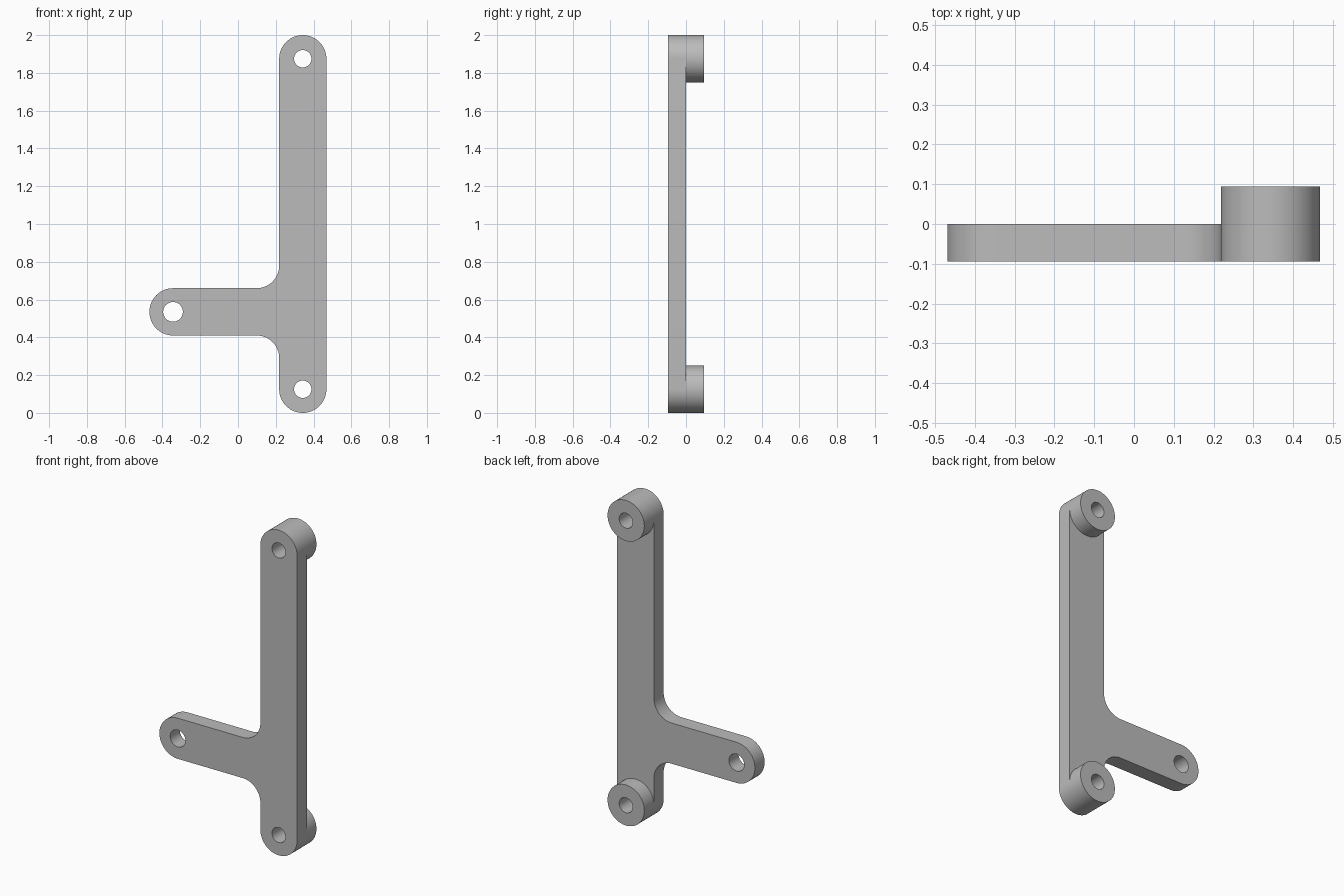
import bpy
import bmesh
from math import cos, sin, radians, tau

if "Cube" in bpy.data.objects:
    bpy.data.objects.remove(bpy.data.objects["Cube"], do_unlink=True)

R = 0.125                 # rounded end radius
FILLET = 0.12             # inner corner radius
DEPTH = 0.094             # plate and boss thickness
POST_X, ARM_X, ARM_Z = 0.343, -0.344, 0.535
LOW_Z, TOP_Z = R, 2 - R
HOLE, ARM_HOLE = 0.046, 0.052

grey = bpy.data.materials.new("plain grey")
grey.use_nodes = True
grey.diffuse_color = (0.5, 0.5, 0.5, 1)
grey.node_tree.nodes["Principled BSDF"].inputs["Base Color"].default_value = (0.5, 0.5, 0.5, 1)


def arc(x, z, r, start, end, steps=32):
    """Points of an arc in the x-z plane, angles in degrees."""
    angles = [radians(start + (end - start) * i / steps) for i in range(steps + 1)]
    return [(x + r * cos(a), z + r * sin(a)) for a in angles]


def circle(x, z, r, steps=64):
    return [(x + r * cos(tau * i / steps), z + r * sin(tau * i / steps)) for i in range(steps)]


def slab(name, loops, y_front, y_back):
    """Extrude closed loops (outline first, then holes) from front to back."""
    bm = bmesh.new()
    edges = []
    for loop in loops:
        verts = [bm.verts.new((x, y_front, z)) for x, z in loop]
        edges += [bm.edges.new((a, b)) for a, b in zip(verts, verts[1:] + verts[:1])]
    bmesh.ops.triangle_fill(bm, edges=edges, use_beauty=True)
    front = bm.faces[:]
    result = bmesh.ops.extrude_face_region(bm, geom=front, use_keep_orig=True)
    moved = [g for g in result["geom"] if isinstance(g, bmesh.types.BMVert)]
    bmesh.ops.translate(bm, verts=moved, vec=(0, y_back - y_front, 0))
    bmesh.ops.recalc_face_normals(bm, faces=bm.faces[:])
    mesh = bpy.data.meshes.new(name)
    bm.to_mesh(mesh)
    bm.free()
    mesh.materials.append(grey)
    obj = bpy.data.objects.new(name, mesh)
    bpy.context.collection.objects.link(obj)
    bpy.ops.object.select_all(action="DESELECT")
    obj.select_set(True)
    bpy.context.view_layer.objects.active = obj
    bpy.ops.object.shade_smooth_by_angle(angle=radians(30))
    return obj


# Flat plate: upright bar with a side arm, rounded ends and filleted corners
corner_x = POST_X - R - FILLET
outline = (
    arc(POST_X, LOW_Z, R, -180, 0)
    + arc(POST_X, TOP_Z, R, 0, 180)
    + arc(corner_x, ARM_Z + R + FILLET, FILLET, 0, -90, 16)
    + arc(ARM_X, ARM_Z, R, 90, 270)
    + arc(corner_x, ARM_Z - R - FILLET, FILLET, 90, 0, 16)
)
slab("bracket_plate", [
    outline,
    circle(POST_X, LOW_Z, HOLE),
    circle(POST_X, TOP_Z, HOLE),
    circle(ARM_X, ARM_Z, ARM_HOLE),
], -DEPTH, 0)

# Raised round bosses behind both ends of the upright bar
for name, z in (("lower_boss", LOW_Z), ("upper_boss", TOP_Z)):
    slab(name, [circle(POST_X, z, R), circle(POST_X, z, HOLE)], 0, DEPTH)
